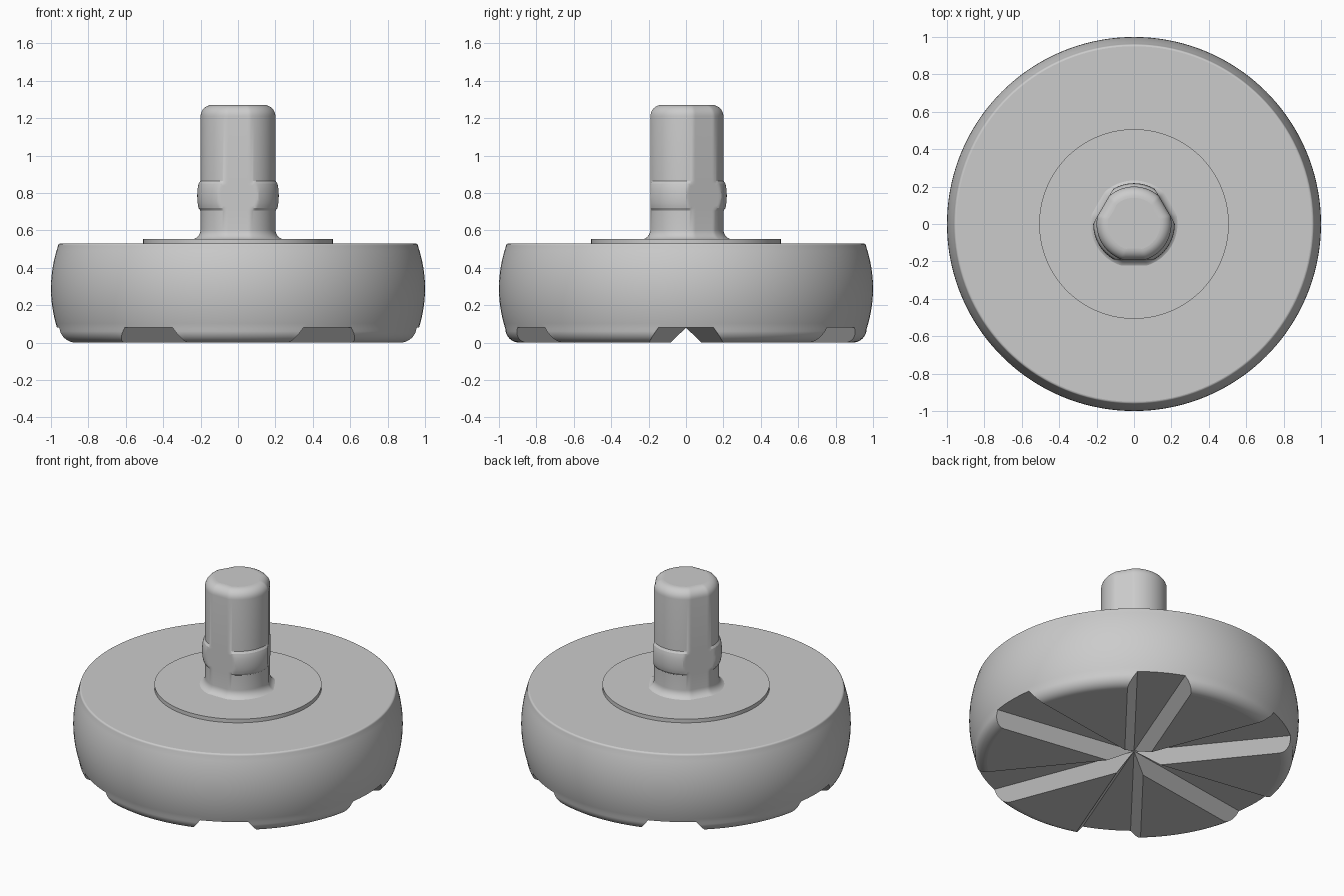
import bpy
import bmesh
from math import sin, cos, pi, radians, sqrt

if "Cube" in bpy.data.objects:
    bpy.data.objects.remove(bpy.data.objects["Cube"])

SIDES = 144

steel = bpy.data.materials.new("plain grey steel")
steel.use_nodes = True
grey = (0.6, 0.6, 0.6, 1)
steel.diffuse_color = grey
steel.node_tree.nodes["Principled BSDF"].inputs["Base Color"].default_value = grey


def make_object(name, bm):
    bmesh.ops.recalc_face_normals(bm, faces=bm.faces)
    mesh = bpy.data.meshes.new(name)
    bm.to_mesh(mesh)
    bm.free()
    mesh.materials.append(steel)
    obj = bpy.data.objects.new(name, mesh)
    bpy.context.collection.objects.link(obj)
    return obj


def loft(name, heights, radius):
    """Stack closed rings; radius(step, angle) shapes each one."""
    bm = bmesh.new()
    rings = []
    for step, z in enumerate(heights):
        ring = []
        for i in range(SIDES):
            a = 2 * pi * i / SIDES
            r = radius(step, a)
            ring.append(bm.verts.new((r * cos(a), r * sin(a), z)))
        rings.append(ring)
    for low, high in zip(rings, rings[1:]):
        for i in range(SIDES):
            j = (i + 1) % SIDES
            bm.faces.new((low[i], low[j], high[j], high[i]))
    bm.faces.new(rings[0][::-1])
    bm.faces.new(rings[-1])
    return make_object(name, bm)


def revolve(name, profile):
    return loft(name, [z for r, z in profile], lambda step, a: profile[step][0])


def finish(obj, angle=30):
    bpy.ops.object.select_all(action="DESELECT")
    obj.select_set(True)
    bpy.context.view_layer.objects.active = obj
    bpy.ops.object.shade_smooth_by_angle(angle=radians(angle))
    # Level faces stay flat so the rounded rims do not bleed into them
    for face in obj.data.polygons:
        if abs(face.normal.z) > 0.999:
            face.use_smooth = False


# Barrel-sided head with a rounded lower rim and a tight upper rim
def barrel(z):
    return 1 - 0.73 * (z - 0.29) ** 2


fillet, tight = 0.075, 0.012
profile = []
for k in range(9):
    t = k / 8 * pi / 2
    profile.append((barrel(fillet) - fillet * (1 - sin(t)), fillet * (1 - cos(t))))
for k in range(1, 17):
    z = fillet + (0.53 - tight - fillet) * k / 16
    profile.append((barrel(z), z))
for k in range(1, 5):
    t = k / 4 * pi / 2
    profile.append((profile[24][0] - tight * (1 - cos(t)), 0.53 - tight * (1 - sin(t))))
head = revolve("grinding_head", profile)

# Six tapering grooves with sloped walls, cut into the underside
FLOOR, DEPTH, REACH, TAPER, SLOPE = 0.08, 0.1, 1.2, 0.154, 0.75
for n in range(6):
    turn = n * pi / 3
    bm = bmesh.new()

    def corner(x, y, z):
        return bm.verts.new((x * cos(turn) - y * sin(turn), x * sin(turn) + y * cos(turn), z))

    drop, wide = SLOPE * DEPTH, TAPER * REACH
    tip = corner(0, 0, FLOOR)
    tl, tr = corner(REACH, wide, FLOOR), corner(REACH, -wide, FLOOR)
    il, ir = corner(0, drop, FLOOR - DEPTH), corner(0, -drop, FLOOR - DEPTH)
    bl, br = corner(REACH, wide + drop, FLOOR - DEPTH), corner(REACH, -wide - drop, FLOOR - DEPTH)
    for face in ((tip, tl, tr), (tip, il, bl, tl), (tip, tr, br, ir),
                 (tip, ir, il), (il, ir, br, bl), (tl, bl, br, tr)):
        bm.faces.new(face)
    cutter = make_object("groove_cutter", bm)
    cutter.hide_render = True
    mod = head.modifiers.new("groove", "BOOLEAN")
    mod.operation = "DIFFERENCE"
    mod.solver = "EXACT"
    mod.object = cutter
    bpy.context.view_layer.objects.active = head
    bpy.ops.object.modifier_apply(modifier=mod.name)
    bpy.data.objects.remove(cutter)
finish(head)

# Thin raised collar
finish(revolve("collar", [(0.507, 0.52), (0.507, 0.555)]))

# Shank: round bar with three flats, a bulged ring, flared foot and rounded tip
ROUND, FLAT, FOOT, TOP = 0.2, 0.19, 0.555, 1.27
flare, tip_round = 0.055, 0.06
steps = []  # height, round radius, offset
for k in range(9):
    t = k / 8 * pi / 2
    steps.append((FOOT - 0.005 + flare * (1 - cos(t)), ROUND, flare * (1 - sin(t))))
for k in range(13):
    u = k / 6 - 1
    steps.append((0.785 + 0.08 * u, ROUND + 0.018 * sqrt(1 - 0.999 * u * u), 0))
for k in range(9):
    t = k / 8 * pi / 2
    steps.append((TOP - tip_round * (1 - sin(t)), ROUND, -tip_round * (1 - cos(t))))


def shank_radius(step, a):
    z, r, offset = steps[step]
    for flat in (30, 150, 270):
        facing = cos(a - radians(flat))
        if facing > 0.5:
            r = min(r, FLAT / facing)
    return r + offset


finish(loft("shank", [s[0] for s in steps], shank_radius), 20)
